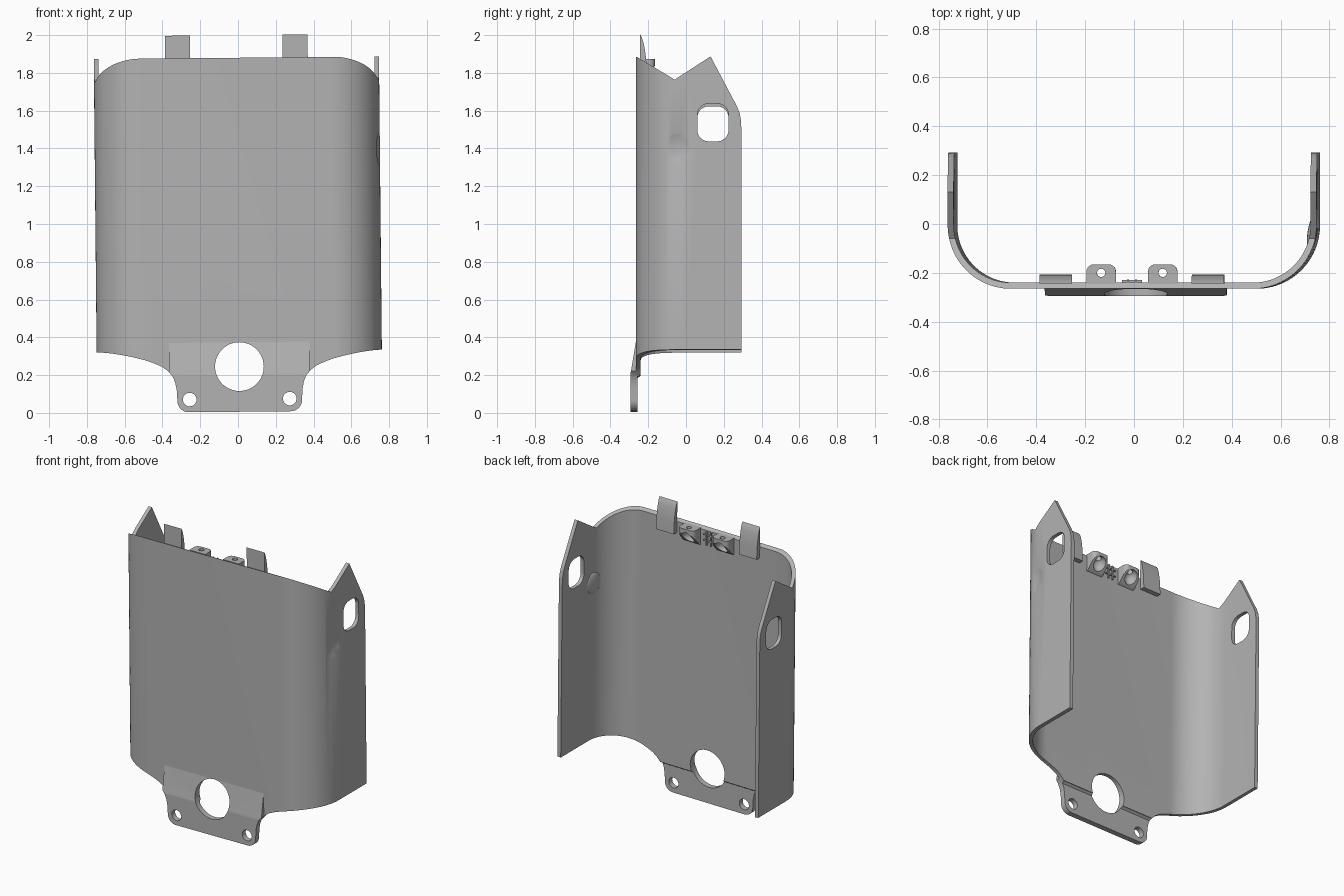
import bpy, bmesh
from math import sin, cos, pi, radians
from mathutils import Matrix, Vector

cube = bpy.data.objects.get("Cube")
if cube:
    bpy.data.objects.remove(cube, do_unlink=True)

grey = bpy.data.materials.new("plain grey")
grey.use_nodes = True
colour = (0.45, 0.45, 0.45, 1)
grey.diffuse_color = colour
grey.node_tree.nodes["Principled BSDF"].inputs["Base Color"].default_value = colour
parts = []


def add(name, bm):
    bmesh.ops.recalc_face_normals(bm, faces=bm.faces)
    me = bpy.data.meshes.new(name)
    bm.to_mesh(me)
    bm.free()
    me.materials.append(grey)
    ob = bpy.data.objects.new(name, me)
    bpy.context.collection.objects.link(ob)
    return ob


def prism(name, pts, axis, lo, hi):
    """Extrude a closed 2D outline along an axis."""
    bm = bmesh.new()
    place = {"x": lambda a, b, h: (h, a, b),
             "y": lambda a, b, h: (a, h, b),
             "z": lambda a, b, h: (a, b, h)}[axis]
    rings = [[bm.verts.new(place(a, b, h)) for a, b in pts] for h in (lo, hi)]
    n = len(pts)
    for i in range(n):
        j = (i + 1) % n
        bm.faces.new((rings[0][i], rings[0][j], rings[1][j], rings[1][i]))
    bm.faces.new(rings[0])
    bm.faces.new(rings[1])
    return add(name, bm)


def box(name, x0, x1, y0, y1, z0, z1):
    return prism(name, [(x0, y0), (x1, y0), (x1, y1), (x0, y1)], "z", z0, z1)


def ball(name, centre, radii, turn=0):
    bm = bmesh.new()
    m = Matrix.Translation(centre) @ Matrix.Rotation(turn, 4, "Z") @ Matrix.Diagonal((*radii, 1))
    bmesh.ops.create_uvsphere(bm, u_segments=40, v_segments=24, radius=1, matrix=m)
    return add(name, bm)


def arc(cx, cy, r, a0, a1, n=8):
    angles = [radians(a0 + (a1 - a0) * i / n) for i in range(n + 1)]
    return [(cx + r * cos(a), cy + r * sin(a)) for a in angles]


def combine(ob, other, how="DIFFERENCE"):
    """Apply a boolean and discard the helper."""
    mod = ob.modifiers.new("cut", "BOOLEAN")
    mod.object, mod.operation, mod.solver = other, how, "EXACT"
    bpy.context.view_layer.objects.active = ob
    bpy.ops.object.modifier_apply(modifier=mod.name)
    bpy.data.objects.remove(other, do_unlink=True)


def mirrored(pts):
    return pts + [(-a, b) for a, b in reversed(pts)]


# Outline of the front, with the scooped lower shoulders and rounded foot
def front_outline():
    half = [(0.9, 2.1), (0.9, 0.329), (0.755, 0.328), (0.7, 0.324), (0.65, 0.317),
            (0.6, 0.308), (0.55, 0.297), (0.5, 0.284), (0.45, 0.266), (0.41, 0.248),
            (0.38, 0.226), (0.355, 0.198), (0.341, 0.165), (0.333, 0.125)]
    half += arc(0.27, 0.066, 0.06, 0, -90)
    return prism("front_cutter", mirrored(half), "y", -0.6, 0.6)


def centre_hole():
    return prism("hole_cutter", arc(0, 0.245, 0.129, 0, 352.5, 47), "y", -0.6, 0)


# U-shaped shell
outer = [(0.755, 0.293)] + arc(0.495, -0.005, 0.26, 0, -90, 24)
inner = [(0.73, 0.293)] + arc(0.495, -0.005, 0.235, 0, -90, 24)
section = mirrored(outer) + mirrored(inner)[::-1]
shell = prism("shell", section, "z", 0.198, 2.0)
side = [(-0.6, 0.1), (0.293, 0.1), (0.293, 1.5), (0.291, 1.54), (0.284, 1.58),
        (0.27, 1.615), (0.13, 1.88), (-0.06, 1.757), (-0.262, 1.88), (-0.6, 1.88)]
combine(shell, prism("side_cutter", side, "x", -1, 1), "INTERSECT")
combine(shell, front_outline(), "INTERSECT")
combine(shell, centre_hole())

# Rounded side windows
window = (arc(0.165, 1.57, 0.06, 0, 90) + arc(0.12, 1.57, 0.06, 90, 180)
          + arc(0.12, 1.49, 0.06, 180, 270) + arc(0.165, 1.49, 0.06, 270, 360))
combine(shell, prism("window_cutter", window, "x", -1, 1))

# Shallow thumb dimple on the left wall, bulging inward
turn = radians(-8)
normal = Vector((cos(turn), sin(turn), 0))
surface = Vector((0.495, -0.005, 1.39)) + normal * 0.26
combine(shell, ball("bulge", surface - normal * 0.025, (0.014, 0.065, 0.07), turn), "UNION")
combine(shell, ball("dimple_cutter", surface + normal * 0.2625, (0.2775,) * 3))
parts.append(shell)

# Stepped foot plate with screw holes
foot_side = [(-0.264, 0.38), (-0.29, 0.225), (-0.295, 0.2), (-0.295, 0), (-0.258, 0),
             (-0.258, 0.186), (-0.241, 0.2), (-0.241, 0.38)]
foot = prism("foot_plate", foot_side, "x", -0.372, 0.372)
combine(foot, front_outline(), "INTERSECT")
combine(foot, centre_hole())
for s in (-1, 1):
    ring = arc(s * 0.265, 0.073, 0.036, 0, 345, 23)
    combine(foot, prism("screw_cutter", ring, "y", -0.6, 0))
parts.append(foot)

# Paired hooks and screw lugs behind the top rim
hook_side = [(-0.243, 2.0), (-0.234, 1.985), (-0.225, 1.955), (-0.217, 1.915),
             (-0.211, 1.87), (-0.207, 1.79), (-0.243, 1.79)]
lug_side = [(-0.245, 1.873), (-0.165, 1.873), (-0.165, 1.84), (-0.18, 1.815),
            (-0.225, 1.765), (-0.245, 1.755)]
for s, word in ((-1, "right"), (1, "left")):
    parts.append(prism(word + "_hook", hook_side, "x", *sorted((s * 0.245, s * 0.378))))
    cx = s * 0.126
    lug = prism(word + "_lug", lug_side, "x", cx - 0.06, cx + 0.06)
    plan = ([(cx + 0.06, -0.3)] + arc(cx + 0.03, -0.195, 0.03, 0, 90)
            + arc(cx - 0.03, -0.195, 0.03, 90, 180) + [(cx - 0.06, -0.3)])
    combine(lug, prism("plan_cutter", plan, "z", 1.5, 2), "INTERSECT")
    combine(lug, ball("scoop_cutter", (cx, -0.185, 1.805), (0.042, 0.05, 0.05)))
    combine(lug, prism("screw_cutter", arc(cx, -0.2, 0.017, 0, 345, 23), "z", 1.7, 2))
    parts.append(lug)

# Small grid of raised ribs between the lugs
for i, x in enumerate((-0.02, 0.012)):
    parts.append(box(f"upright_rib_{i}", x, x + 0.008, -0.245, -0.228, 1.77, 1.865))
for i, z in enumerate((1.795, 1.835)):
    parts.append(box(f"cross_rib_{i}", -0.04, 0.04, -0.245, -0.23, z, z + 0.008))

# Lean the whole body very slightly and smooth the curved faces
pivot = Matrix.Translation((0, 0, 1))
lean = pivot @ Matrix.Rotation(-0.0098, 4, "Y") @ pivot.inverted()
for ob in parts:
    ob.data.transform(lean)
    bpy.ops.object.select_all(action="DESELECT")
    ob.select_set(True)
    bpy.context.view_layer.objects.active = ob
    bpy.ops.object.shade_smooth_by_angle(angle=radians(30))
